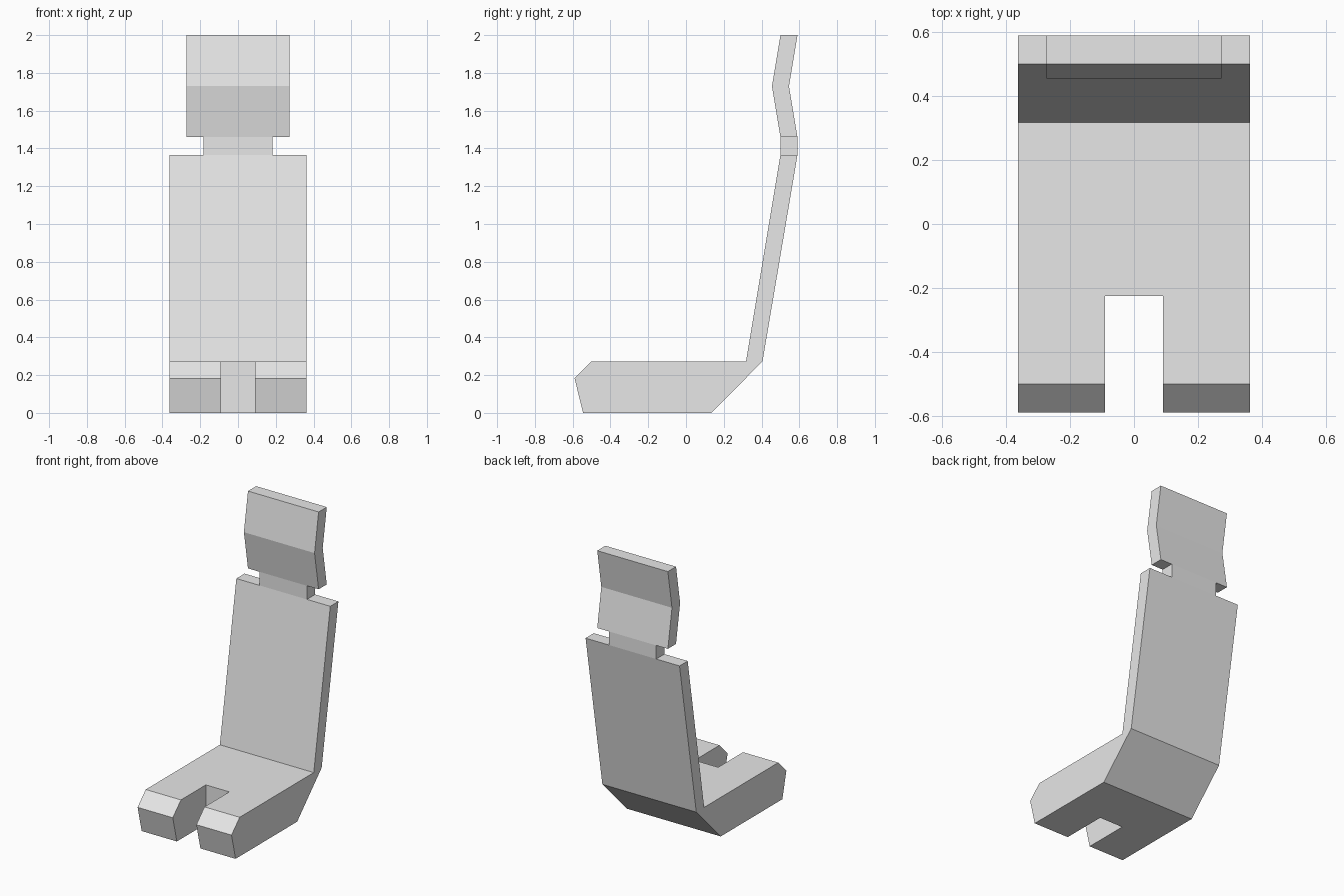
import bpy
import bmesh

if "Cube" in bpy.data.objects:
    bpy.data.objects.remove(bpy.data.objects["Cube"], do_unlink=True)

GREY = 0.8
grey = bpy.data.materials.new("light_grey")
grey.use_nodes = True
grey.diffuse_color = (GREY, GREY, GREY, 1)
grey.node_tree.nodes["Principled BSDF"].inputs["Base Color"].default_value = (GREY, GREY, GREY, 1)


def extrude_profile(name, profile, half_width):
    """Extrude a side profile of (y, z) points symmetrically along x."""
    bm = bmesh.new()
    face = bm.faces.new([bm.verts.new((-half_width, y, z)) for y, z in profile])
    moved = bmesh.ops.extrude_face_region(bm, geom=[face])["geom"]
    verts = [v for v in moved if isinstance(v, bmesh.types.BMVert)]
    bmesh.ops.translate(bm, verts=verts, vec=(2 * half_width, 0, 0))
    bmesh.ops.recalc_face_normals(bm, faces=bm.faces)
    mesh = bpy.data.meshes.new(name)
    bm.to_mesh(mesh)
    bm.free()
    mesh.materials.append(grey)
    obj = bpy.data.objects.new(name, mesh)
    bpy.context.collection.objects.link(obj)
    return obj


# Seat cushion and reclined backrest in one bent profile
seat = extrude_profile("seat_and_backrest", [
    (-0.545, 0), (-0.59, 0.183), (-0.5, 0.273), (0.318, 0.273), (0.5, 1.365),
    (0.59, 1.365), (0.405, 0.273), (0.135, 0)], 0.363)

# Front notch between the two leg supports
cutter = extrude_profile("notch_cutter", [
    (-0.8, -0.2), (-0.8, 0.5), (-0.225, 0.5), (-0.225, -0.2)], 0.091)
cutter.hide_render = True
notch = seat.modifiers.new("leg_notch", 'BOOLEAN')
notch.operation = 'DIFFERENCE'
notch.solver = 'EXACT'
notch.object = cutter
bpy.context.view_layer.objects.active = seat
bpy.ops.object.modifier_apply(modifier=notch.name)
bpy.data.objects.remove(cutter, do_unlink=True)

# Narrow neck and bent headrest
extrude_profile("headrest_neck", [
    (0.5, 1.365), (0.5, 1.46), (0.59, 1.46), (0.59, 1.365)], 0.183)
extrude_profile("headrest", [
    (0.5, 1.46), (0.455, 1.73), (0.5, 2), (0.59, 2), (0.545, 1.73), (0.59, 1.46)], 0.273)
